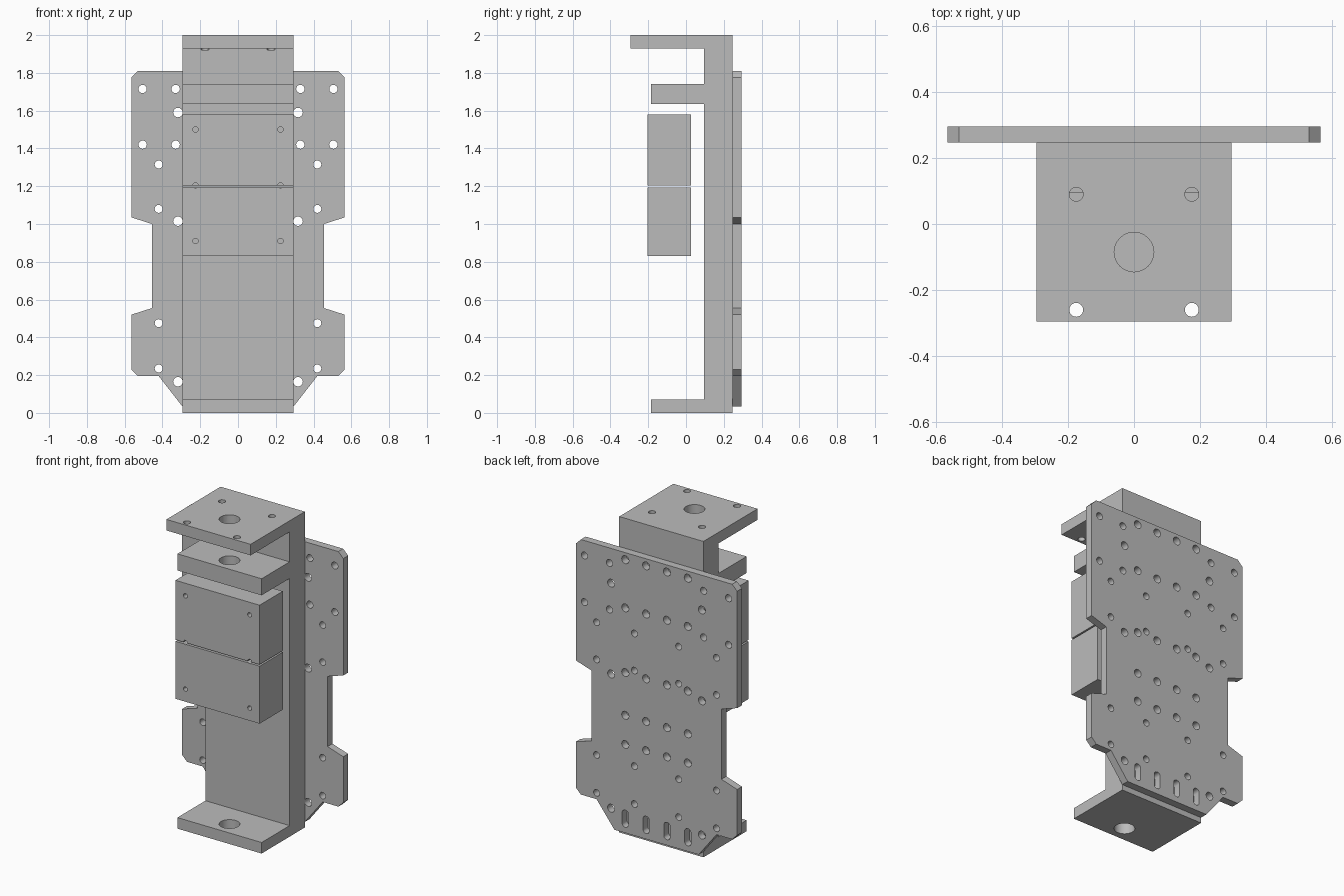
import bpy
import bmesh
from mathutils import Matrix, Vector

cube = bpy.data.objects.get("Cube")
if cube:
    bpy.data.objects.remove(cube, do_unlink=True)

metal = bpy.data.materials.new("plain grey metal")
metal.use_nodes = True
GREY = (0.5, 0.5, 0.5, 1)
metal.diffuse_color = GREY
metal.node_tree.nodes["Principled BSDF"].inputs["Base Color"].default_value = GREY


def finish(name, bm):
    """Turn a bmesh into a named object."""
    bmesh.ops.recalc_face_normals(bm, faces=bm.faces)
    mesh = bpy.data.meshes.new(name)
    bm.to_mesh(mesh)
    bm.free()
    mesh.materials.append(metal)
    obj = bpy.data.objects.new(name, mesh)
    bpy.context.collection.objects.link(obj)
    return obj


def prism(name, points, direction):
    """Extrude a closed outline along a direction."""
    bm = bmesh.new()
    face = bm.faces.new([bm.verts.new(p) for p in points])
    new = bmesh.ops.extrude_face_region(bm, geom=[face])["geom"]
    moved = [v for v in new if isinstance(v, bmesh.types.BMVert)]
    bmesh.ops.translate(bm, verts=moved, vec=direction)
    return finish(name, bm)


def pin(bm, start, end, radius, slot=0):
    """Add a drill-shaped cutter from start to end; slot stretches it along z."""
    start, end = Vector(start), Vector(end)
    axis = end - start
    turn = axis.to_track_quat("Z", "Y").to_matrix().to_4x4()
    made = bmesh.ops.create_cone(
        bm, cap_ends=True, segments=24, radius1=radius, radius2=radius,
        depth=axis.length, matrix=Matrix.Translation((start + end) / 2) @ turn)
    if slot:
        mid = start.z
        for v in made["verts"]:
            if abs(v.co.z - mid) > 1e-5:
                v.co.z += slot if v.co.z > mid else -slot


def drill(parts, bm):
    """Cut the drill shapes out of the parts, then discard the cutter."""
    cutter = finish("drill_cutter", bm)
    cutter.hide_render = True
    for obj in parts:
        mod = obj.modifiers.new("holes", "BOOLEAN")
        mod.operation = "DIFFERENCE"
        mod.solver = "EXACT"
        mod.object = cutter
        bpy.context.view_layer.update()
        graph = bpy.context.evaluated_depsgraph_get()
        cut = bpy.data.meshes.new_from_object(obj.evaluated_get(graph))
        obj.modifiers.clear()
        obj.data = cut
    bpy.data.objects.remove(cutter, do_unlink=True)


HALF = 0.295    # half width of the frame
JOINT = 0.247   # where the frame meets the back plate

# Frame: a column with three forward shelves
profile = [(JOINT, 0), (JOINT, 2), (-0.295, 2), (-0.295, 1.93), (0.095, 1.93),
           (0.095, 1.74), (-0.185, 1.74), (-0.185, 1.635), (0.095, 1.635),
           (0.095, 0.07), (-0.185, 0.07), (-0.185, 0)]
frame = prism("shelf_frame", [(-HALF, y, z) for y, z in profile], (2 * HALF, 0, 0))

# Shaft bore through every shelf and four mounting holes in the top
bm = bmesh.new()
pin(bm, (0, -0.085, -0.1), (0, -0.085, 2.1), 0.06)
for x in (-0.175, 0.175):
    pin(bm, (x, -0.26, 1.9), (x, -0.26, 2.1), 0.021)
    pin(bm, (x, 0.09, 1.92), (x, 0.09, 2.1), 0.021)
drill([frame], bm)

# Two carriage blocks with a narrow gap
blocks = []
for name, low, high in (("lower_carriage", 0.83, 1.194), ("upper_carriage", 1.204, 1.58)):
    base = [(-HALF, -0.205, low), (HALF, -0.205, low), (HALF, 0.027, low), (-HALF, 0.027, low)]
    blocks.append(prism(name, base, (0, 0, high - low)))

# Small screw holes in the carriage fronts
bm = bmesh.new()
for x in (-0.225, 0.225):
    for z in (0.91, 1.205, 1.5):
        pin(bm, (x, -0.3, z), (x, -0.12, z), 0.014)
drill(blocks, bm)

# Back plate with clipped corners and waisted sides
right = [(0.53, 1.81), (0.565, 1.775), (0.565, 1.035), (0.455, 1.0), (0.455, 0.555),
         (0.565, 0.52), (0.565, 0.23), (0.53, 0.195), (0.42, 0.195), (0.295, 0.035)]
outline = right + [(-x, z) for x, z in reversed(right)]
plate = prism("back_plate", [(x, JOINT, z) for x, z in outline], (0, 0.295 - JOINT, 0))

# Mirrored hole pattern: columns of x, rows of z, radius, slot stretch
pattern = [
    ((0.33, 0.505), (1.42, 1.715), 0.022, 0),
    ((0.155, 0.42), (0.235, 0.475, 1.08, 1.315), 0.021, 0),
    ((0.318,), (0.165, 1.015, 1.59), 0.025, 0),
    ((0.073, 0.219), (0.595, 0.78, 1.05, 1.46, 1.765), 0.025, 0),
    ((0.073, 0.219), (0.125,), 0.022, 0.033),
]
bm = bmesh.new()
for columns, rows, radius, slot in pattern:
    for x in columns:
        for z in rows:
            for side in (-1, 1):
                pin(bm, (side * x, 0.2, z), (side * x, 0.35, z), radius, slot)
drill([plate], bm)

# Smooth hole walls, crisp machined edges
bpy.ops.object.select_all(action="DESELECT")
for obj in [frame, plate] + blocks:
    obj.select_set(True)
    bpy.context.view_layer.objects.active = obj
bpy.ops.object.shade_smooth_by_angle()
